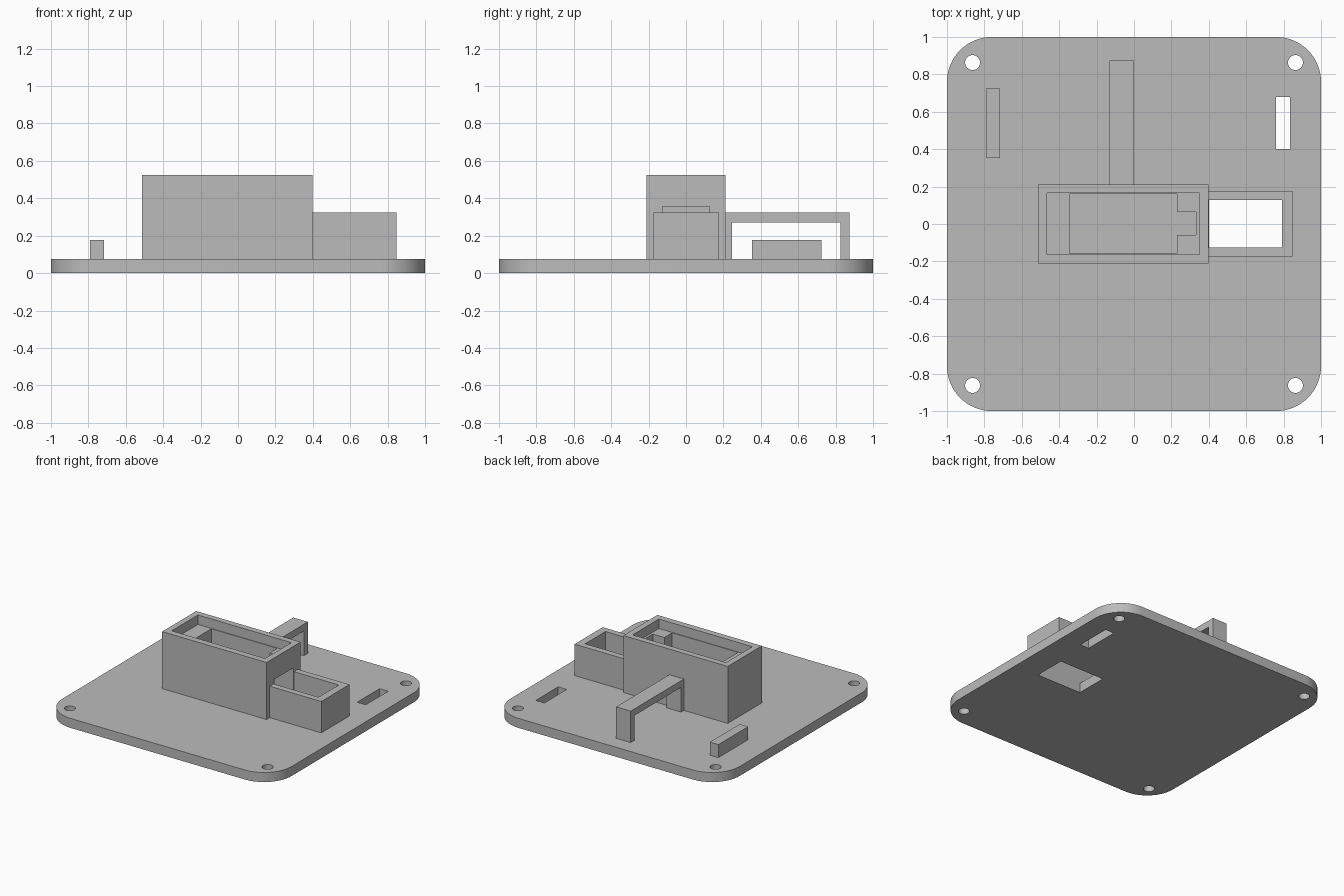
import bpy, bmesh, math

cube = bpy.data.objects.get("Cube")
if cube:
    bpy.data.objects.remove(cube, do_unlink=True)

grey = bpy.data.materials.new("plain grey")
grey.use_nodes = True
colour = (0.5, 0.5, 0.5, 1)
grey.diffuse_color = colour
grey.node_tree.nodes["Principled BSDF"].inputs["Base Color"].default_value = colour

TOP = 0.075   # top of the base plate
LOW = -0.1    # start of through cuts


def finish(name, bm):
    bmesh.ops.recalc_face_normals(bm, faces=bm.faces)
    mesh = bpy.data.meshes.new(name)
    bm.to_mesh(mesh)
    bm.free()
    obj = bpy.data.objects.new(name, mesh)
    mesh.materials.append(grey)
    bpy.context.collection.objects.link(obj)
    return obj


def prism(name, points, z0, z1):
    """Extrude a flat outline from z0 to z1."""
    bm = bmesh.new()
    face = bm.faces.new([bm.verts.new((x, y, z0)) for x, y in points])
    new = bmesh.ops.extrude_face_region(bm, geom=[face])["geom"]
    verts = [v for v in new if isinstance(v, bmesh.types.BMVert)]
    bmesh.ops.translate(bm, verts=verts, vec=(0, 0, z1 - z0))
    return finish(name, bm)


def box(name, x, y, z):
    corners = [(x[0], y[0]), (x[1], y[0]), (x[1], y[1]), (x[0], y[1])]
    return prism(name, corners, *z)


def arc(cx, cy, r, start, sweep, steps):
    angles = [math.radians(start + sweep * i / steps) for i in range(steps + 1)]
    return [(cx + r * math.cos(a), cy + r * math.sin(a)) for a in angles]


def cut(obj, cutters):
    bpy.context.view_layer.objects.active = obj
    for cutter in cutters:
        cutter.hide_render = True
        mod = obj.modifiers.new("cut", "BOOLEAN")
        mod.operation = "DIFFERENCE"
        mod.solver = "EXACT"
        mod.object = cutter
        bpy.ops.object.modifier_apply(modifier=mod.name)
        bpy.data.objects.remove(cutter, do_unlink=True)


# Base plate with rounded corners, screw holes, slot and cable opening
R = 0.24
outline = []
for i, (sx, sy) in enumerate([(1, 1), (-1, 1), (-1, -1), (1, -1)]):
    outline += arc(sx * (1 - R), sy * (1 - R), R, 90 * i, 90, 16)
plate = prism("base_plate", outline, 0, TOP)
holes = [prism("hole_cutter", arc(sx * 0.863, sy * 0.863, 0.04, 0, 360, 32)[:-1], LOW, 0.2)
         for sx in (-1, 1) for sy in (-1, 1)]
cut(plate, holes + [
    box("slot_cutter", (0.76, 0.835), (0.4, 0.68), (LOW, 0.2)),
    box("opening_cutter", (0.4, 0.79), (-0.125, 0.128), (LOW, 0.2)),
])

# Tall housing: shallow recess, deep pocket, wire notch and end window
housing = box("tall_housing", (-0.513, 0.398), (-0.212, 0.212), (TOP, 0.525))
cut(housing, [
    box("recess_cutter", (-0.465, 0.35), (-0.162, 0.165), (0.45, 0.6)),
    box("pocket_cutter", (-0.345, 0.23), (-0.157, 0.16), (TOP + 0.002, 0.55)),
    box("notch_cutter", (0.2, 0.332), (-0.06, 0.065), (TOP + 0.002, 0.55)),
    box("window_cutter", (0.2, 0.5), (-0.125, 0.125), (TOP + 0.002, 0.355)),
])

# Low cable housing, open at top, bottom and inner end
low = box("low_housing", (0.398, 0.848), (-0.173, 0.177), (TOP, 0.323))
cut(low, [box("low_cutter", (0.3, 0.79), (-0.125, 0.128), (LOW, 0.5))])

# Arched bracket behind the tall housing
bracket = box("rear_bracket", (-0.13, -0.003), (0.212, 0.875), (TOP, 0.323))
cut(bracket, [box("arch_cutter", (-0.3, 0.2), (0.247, 0.825), (LOW, 0.27))])

# Small raised bar
box("side_bar", (-0.79, -0.716), (0.353, 0.725), (TOP, 0.178))

# Rounded plate edges are smooth, everything else stays sharp
bpy.ops.object.select_all(action="DESELECT")
plate.select_set(True)
bpy.context.view_layer.objects.active = plate
bpy.ops.object.shade_smooth_by_angle(angle=math.radians(30))
